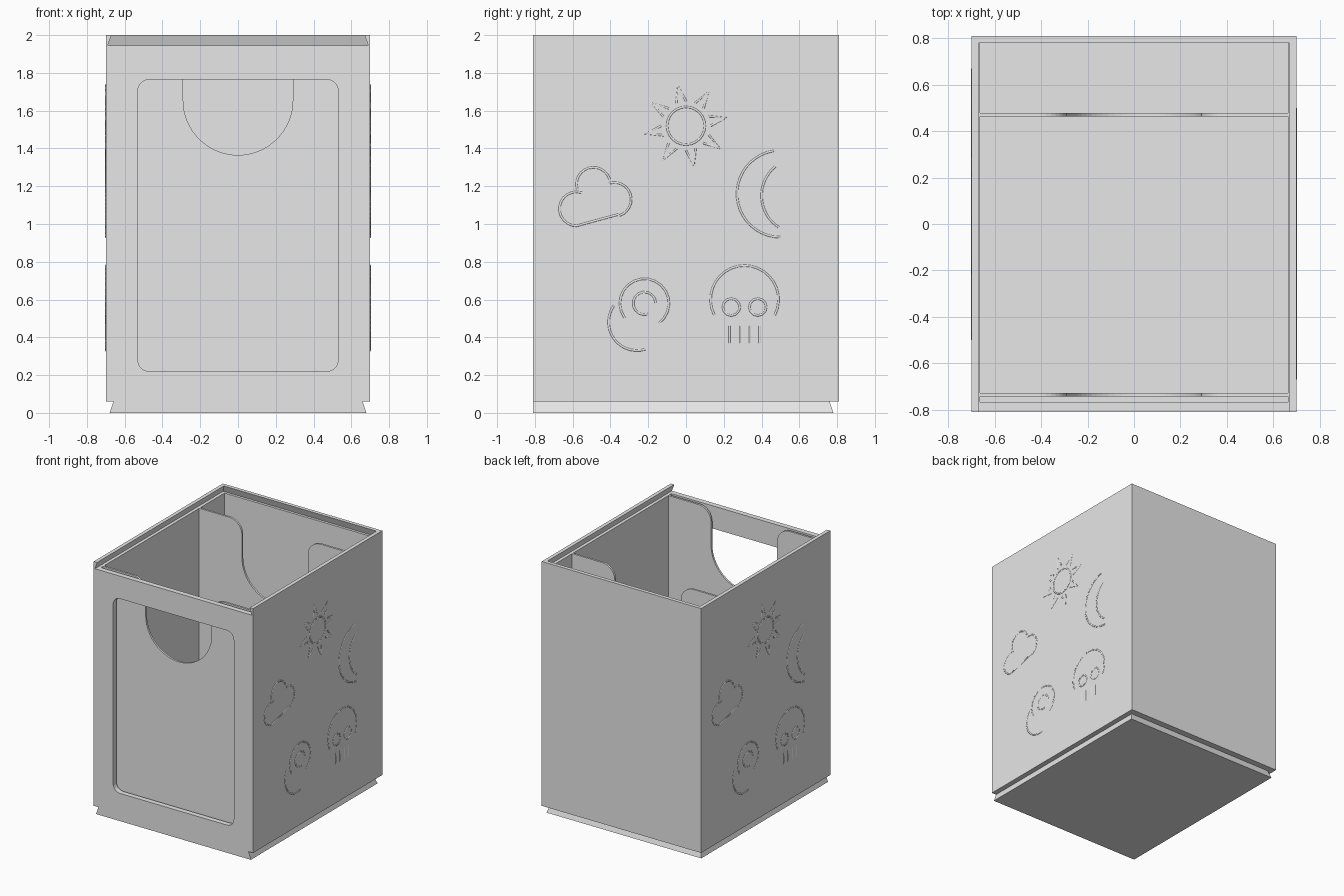
import bpy, bmesh
from math import sin, cos, pi
from mathutils import Matrix, Vector

cube = bpy.data.objects.get("Cube")
if cube:
    bpy.data.objects.remove(cube, do_unlink=True)

grey = bpy.data.materials.new("light grey")
grey.use_nodes = True
grey.diffuse_color = (0.8, 0.8, 0.8, 1)
grey.node_tree.nodes["Principled BSDF"].inputs["Base Color"].default_value = grey.diffuse_color


def add_object(name, mesh):
    obj = bpy.data.objects.new(name, mesh)
    bpy.context.collection.objects.link(obj)
    return obj


def loft(name, bottom, top):
    """Closed solid between two matching loops of points."""
    bm = bmesh.new()
    a = [bm.verts.new(p) for p in bottom]
    b = [bm.verts.new(p) for p in top]
    bm.faces.new(a)
    bm.faces.new(b)
    for i in range(len(a)):
        j = (i + 1) % len(a)
        bm.faces.new((a[i], a[j], b[j], b[i]))
    bmesh.ops.recalc_face_normals(bm, faces=bm.faces)
    mesh = bpy.data.meshes.new(name)
    bm.to_mesh(mesh)
    bm.free()
    mesh.materials.append(grey)
    return add_object(name, mesh)


def rect(half_x, y0, y1, z):
    return [(-half_x, y0, z), (half_x, y0, z), (half_x, y1, z), (-half_x, y1, z)]


def box(name, half_x, y0, y1, z0, z1):
    return loft(name, rect(half_x, y0, y1, z0), rect(half_x, y0, y1, z1))


def prism_y(name, outline, y0, y1):
    return loft(name, [(x, y0, z) for x, z in outline], [(x, y1, z) for x, z in outline])


def arc(cx, cy, r, start, end, n=12):
    """Points on an arc, angles in units of pi."""
    return [(cx + r * cos(pi * (start + (end - start) * i / n)),
             cy + r * sin(pi * (start + (end - start) * i / n))) for i in range(n + 1)]


def cut(target, cutter):
    mod = target.modifiers.new("cut", "BOOLEAN")
    mod.operation, mod.solver, mod.object = "DIFFERENCE", "EXACT", cutter
    bpy.context.view_layer.update()
    graph = bpy.context.evaluated_depsgraph_get()
    mesh = bpy.data.meshes.new_from_object(target.evaluated_get(graph))
    target.modifiers.clear()
    target.data = mesh
    bpy.data.objects.remove(cutter, do_unlink=True)


# Main body with its card slot, two chambers and sliding groove
RIM, FLOOR, INNER = 1.945, 0.10, 0.665
body = box("box_body", 0.70, -0.81, 0.81, 0.06, 2.0)
cut(body, loft("groove", rect(0.69, -0.9, 0.80, RIM), rect(0.67, -0.9, 0.78, 2.001)))
for name, y0, y1, z0 in (("card_slot", -0.768, -0.744, 0.16),
                         ("main_chamber", -0.728, 0.463, FLOOR),
                         ("rear_chamber", 0.479, 0.78, FLOOR)):
    cut(body, box(name, INNER, y0, y1, z0, 1.96))

# Window in the front frame
W, LOW, HIGH, R = 0.53, 0.22, 1.765, 0.06
window = (arc(W - R, HIGH - R, R, 0.5, 0, 6) + arc(W - R, LOW + R, R, 0, -0.5, 6)
          + arc(R - W, LOW + R, R, 1.5, 1, 6) + arc(R - W, HIGH - R, R, 1, 0.5, 6))
cut(body, prism_y("window", window, -0.9, -0.755))

# Thumb notches through the inner panel and the divider
N, F = 0.29, 0.11
notch = (arc(0, 1.655, N, 1, 2, 32)
         + arc(N + F, RIM - F, F, 1, 0.5, 8)
         + [(N + F, 1.97), (-N - F, 1.97)]
         + arc(-N - F, RIM - F, F, 0.5, 0, 8))
cut(body, prism_y("notch", notch, -0.756, 0.47 + 0.05))

# Dovetail rail under the floor
loft("base_rail", rect(0.68, -0.81, 0.78, 0), rect(0.66, -0.81, 0.76, 0.06))

# Line drawings on the sides, as strokes in (y, z)
strokes = [arc(0, 1.52, 0.10, 0, 2, 24)]                      # sun
for i in range(8):
    a = i * pi / 4 + 0.2
    strokes.append([(r * cos(a + t), 1.52 + r * sin(a + t))
                    for r, t in ((0.13, -0.2), (0.22, 0), (0.13, 0.2))])
strokes += [arc(0.50, 1.16, 0.23, 0.55, 1.5, 20),             # moon
            arc(0.60, 1.15, 0.20, 0.72, 1.32, 16)]
for y, z, s, e in ((-0.58, 1.08, 0.4, 1.5), (-0.49, 1.21, 0.1, 1.1),
                   (-0.38, 1.13, -0.4, 0.6)):                 # cloud
    strokes.append(arc(y, z, 0.09, s, e))
strokes.append([(-0.58, 0.99), (-0.36, 1.05)])
strokes += [arc(0.31, 0.60, 0.18, -0.15, 1.15, 20),           # skull
            arc(0.24, 0.56, 0.045, 0, 2), arc(0.38, 0.56, 0.045, 0, 2)]
strokes += [[(y, 0.37), (y, 0.46)] for y in (0.23, 0.28, 0.34, 0.39)]
strokes += [arc(-0.22, 0.58, 0.13, -0.3, 1.2, 16),            # snail
            arc(-0.22, 0.58, 0.06, 0, 1.6),
            arc(-0.26, 0.48, 0.15, 0.8, 1.6, 14)]


def relief(name, turn):
    curve = bpy.data.curves.new(name, "CURVE")
    curve.dimensions = "3D"
    curve.bevel_depth = 0.007
    curve.bevel_resolution = 1
    for pts in strokes:
        spline = curve.splines.new("POLY")
        spline.points.add(len(pts) - 1)
        for p, (y, z) in zip(spline.points, pts):
            v = Matrix.Rotation(turn, 3, "Z") @ Vector((0.696, y, z))
            p.co = (*v, 1)
    temp = add_object("temp", curve)
    bpy.context.view_layer.update()
    graph = bpy.context.evaluated_depsgraph_get()
    mesh = bpy.data.meshes.new_from_object(temp.evaluated_get(graph))
    bpy.data.objects.remove(temp, do_unlink=True)
    mesh.materials.clear()
    mesh.materials.append(grey)
    add_object(name, mesh)


relief("left_side_drawings", 0)
relief("right_side_drawings", pi)
